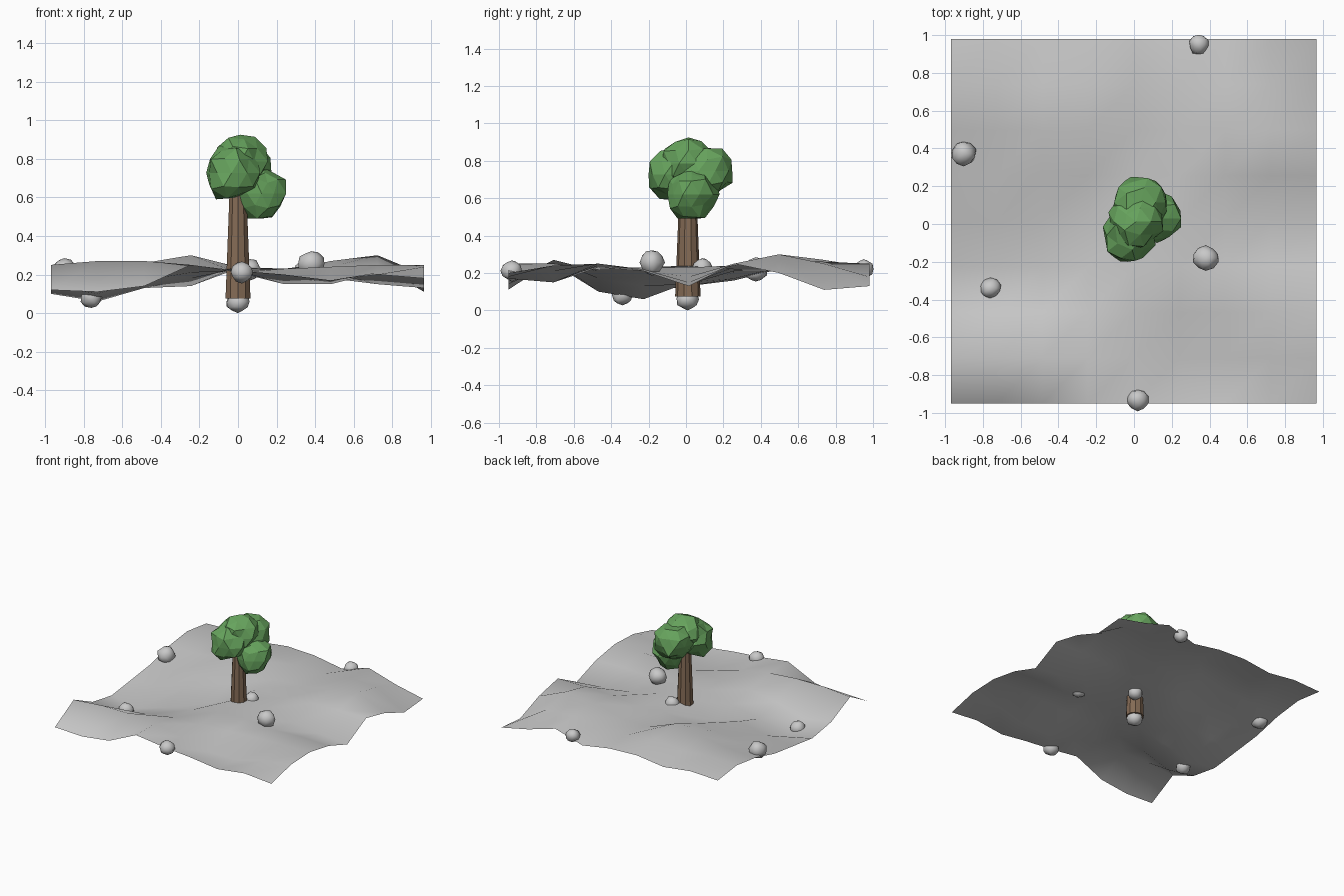
import bpy
import bmesh
import random
from mathutils import Vector

cube = bpy.data.objects.get("Cube")
if cube:
    bpy.data.objects.remove(cube, do_unlink=True)


def make_material(name, red, green, blue):
    material = bpy.data.materials.new(name)
    material.use_nodes = True
    colour = (red, green, blue, 1.0)
    material.diffuse_color = colour
    material.node_tree.nodes["Principled BSDF"].inputs["Base Color"].default_value = colour
    return material


stone = make_material("stone grey", 0.58, 0.58, 0.58)
leaf = make_material("leaf green", 0.135, 0.37, 0.11)
bark = make_material("bark brown", 0.23, 0.145, 0.09)


def add_object(name, bm, material, smooth=False):
    """Turn a bmesh into a scene object with a single material."""
    for face in bm.faces:
        face.smooth = smooth
    mesh = bpy.data.meshes.new(name)
    bm.to_mesh(mesh)
    bm.free()
    mesh.materials.append(material)
    obj = bpy.data.objects.new(name, mesh)
    bpy.context.collection.objects.link(obj)
    return obj


def add_lump(name, centre, size, rough, merge_angle, seed, material, smooth):
    """Irregular low-poly ball whose extents match the given half sizes."""
    rng = random.Random(seed)
    bm = bmesh.new()
    bmesh.ops.create_icosphere(bm, subdivisions=2, radius=1.0)
    for vert in bm.verts:
        vert.co *= 1.0 + rng.uniform(-rough, rough)
    for axis in range(3):
        low = min(vert.co[axis] for vert in bm.verts)
        high = max(vert.co[axis] for vert in bm.verts)
        for vert in bm.verts:
            unit = 2 * (vert.co[axis] - low) / (high - low) - 1
            vert.co[axis] = centre[axis] + unit * size[axis]
    # Nearly flat neighbours merge into larger facets
    bmesh.ops.dissolve_limit(bm, angle_limit=merge_angle, verts=bm.verts, edges=bm.edges)
    return add_object(name, bm, material, smooth)


# Rolling ground sheet: heights in hundredths, rows run from front to back
ground_rows = (
    "12 11 14 25 22 20 17 20 18",
    "25 27 27 25 21 15 15 21 24",
    "14 10 17 21 22 23 24 25 25",
    "10 06 13 18 23 23 21 22 21",
    "13 15 20 14 24 23 18 15 13",
    "16 17 20 21 23 22 24 25 25",
    "22 23 26 30 21 22 27 30 20",
    "25 26 24 27 24 23 26 25 11",
    "22 23 20 23 22 18 25 18 13",
)
heights = [[int(value) / 100 for value in row.split()] for row in ground_rows]
cells = len(heights) - 1
front_left = Vector((-0.97, -0.95))
span = Vector((1.935, 1.93))

bm = bmesh.new()
grid = []
for row, row_heights in enumerate(heights):
    line = []
    for column, height in enumerate(row_heights):
        x = front_left.x + span.x * column / cells
        y = front_left.y + span.y * row / cells
        line.append(bm.verts.new((x, y, height)))
    grid.append(line)
for row in range(cells):
    for column in range(cells):
        bm.faces.new((grid[row][column], grid[row][column + 1],
                      grid[row + 1][column + 1], grid[row + 1][column]))
add_object("ground", bm, stone, smooth=True)

# Tapered trunk that passes through the ground
trunk_bottom, trunk_top = 0.075, 0.66
bm = bmesh.new()
bmesh.ops.create_cone(bm, cap_ends=True, segments=10, radius1=0.068, radius2=0.045,
                      depth=trunk_top - trunk_bottom)
bmesh.ops.translate(bm, verts=bm.verts, vec=(0, 0.01, (trunk_top + trunk_bottom) / 2))
add_object("tree_trunk", bm, bark)

# Overlapping leaf clumps
clumps = {
    "top_foliage": ((0.01, 0.02, 0.78), (0.145, 0.15, 0.145)),
    "front_foliage": ((-0.025, -0.06, 0.73), (0.14, 0.14, 0.14)),
    "back_foliage": ((0.03, 0.11, 0.735), (0.145, 0.14, 0.135)),
    "left_foliage": ((0.12, 0.04, 0.625), (0.13, 0.14, 0.135)),
}
for seed, (name, (centre, size)) in enumerate(clumps.items()):
    add_lump(name, centre, size, 0.13, 0.25, seed, leaf, False)

# Scattered rocks, one of them under the trunk
rocks = (
    (0.0, 0.01, 0.06, 0.06),
    (0.06, 0.09, 0.225, 0.055),
    (0.38, -0.18, 0.253, 0.068),
    (0.02, -0.935, 0.21, 0.057),
    (-0.76, -0.34, 0.083, 0.056),
    (-0.9, 0.37, 0.22, 0.065),
    (0.345, 0.95, 0.222, 0.052),
)
for seed, (x, y, z, radius) in enumerate(rocks):
    add_lump("rock_%d" % (seed + 1), (x, y, z), (radius,) * 3, 0.08, 0.1, seed + 20, stone, True)
